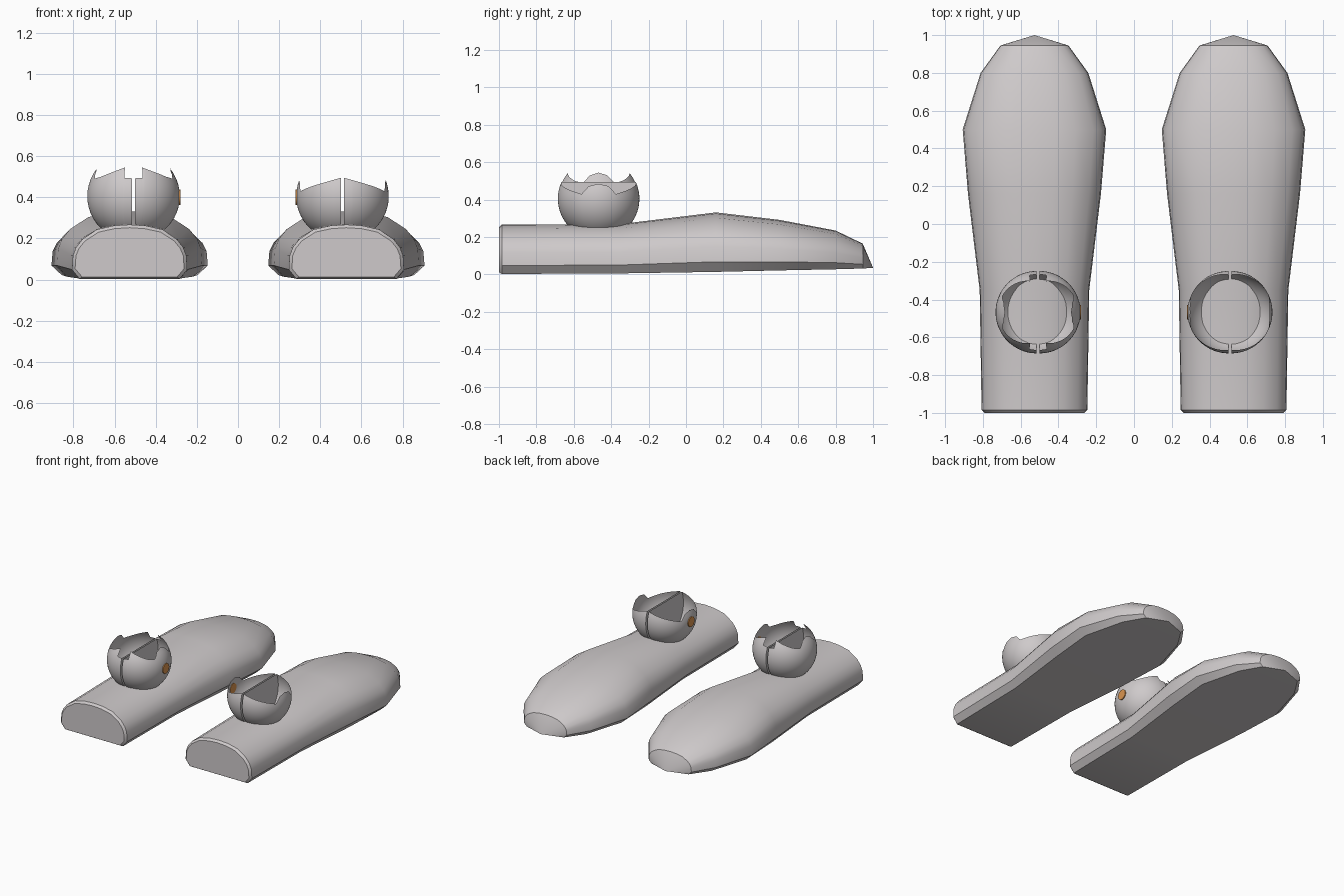
import bpy, bmesh, math
from mathutils import Matrix

cube = bpy.data.objects.get("Cube")
if cube:
    bpy.data.objects.remove(cube, do_unlink=True)


def make_material(name, color):
    m = bpy.data.materials.new(name)
    m.use_nodes = True
    m.diffuse_color = (*color, 1)
    bsdf = m.node_tree.nodes["Principled BSDF"]
    bsdf.inputs["Base Color"].default_value = (*color, 1)
    bsdf.inputs["Roughness"].default_value = 0.6
    return m


GREY = make_material("pale grey", (0.62, 0.59, 0.595))
ORANGE = make_material("orange", (0.70, 0.30, 0.08))


def finish(bm, name, mat, angle=30, fix_normals=True):
    if fix_normals:
        bmesh.ops.recalc_face_normals(bm, faces=bm.faces)
    me = bpy.data.meshes.new(name)
    bm.to_mesh(me)
    bm.free()
    me.materials.append(mat)
    ob = bpy.data.objects.new(name, me)
    bpy.context.collection.objects.link(ob)
    bpy.ops.object.select_all(action="DESELECT")
    ob.select_set(True)
    bpy.context.view_layer.objects.active = ob
    bpy.ops.object.shade_smooth_by_angle(angle=math.radians(angle))
    return ob


# Foot stations: y, half width, sole height, top height
STATIONS = [
    (-1.0, 0.265, 0.012, 0.252), (-0.985, 0.28, 0.003, 0.267),
    (-0.35, 0.29, 0.006, 0.270), (0.16, 0.352, 0.014, 0.332),
    (0.50, 0.38, 0.022, 0.292), (0.80, 0.285, 0.028, 0.235),
    (0.945, 0.18, 0.032, 0.165),
]
# Half section: share of width, share of height
SECTION = [(0.87, 0.0), (1.0, 0.17), (0.985, 0.43), (0.93, 0.58),
           (0.82, 0.73), (0.57, 0.91), (0.28, 0.98), (0.0, 1.0)]


def make_foot(name, cx):
    bm = bmesh.new()
    ring_uv = SECTION + [(-u, v) for u, v in reversed(SECTION[:-1])]
    rings = []
    for y, hw, z0, z1 in STATIONS:
        rings.append([bm.verts.new((cx + u * hw, y, z0 + v * (z1 - z0)))
                      for u, v in ring_uv])
    n = len(ring_uv)
    for a, b in zip(rings, rings[1:]):
        for i in range(n):
            j = (i + 1) % n
            bm.faces.new((a[i], a[j], b[j], b[i]))
    bm.faces.new(rings[0])
    # blunt slanted toe
    tip = bm.verts.new((cx, 1.0, 0.036))
    for i in range(n):
        bm.faces.new((rings[-1][i], rings[-1][(i + 1) % n], tip))
    return finish(bm, name, GREY, 32)


# Broken rim heights by angle away from the side axis
RIMS = {
    "right": [(0, 0.545), (15, 0.53), (25, 0.49), (40, 0.50), (78, 0.545),
              (79, 0.495), (90, 0.492)],
    "left": [(0, 0.485), (15, 0.472), (25, 0.43), (75, 0.48), (90, 0.495)],
}
R, CY, CZ, GAP = 0.218, -0.467, 0.405, 0.007


def rim_height(points, a):
    for (a0, h0), (a1, h1) in zip(points, points[1:]):
        if a <= a1:
            return h0 + (h1 - h0) * (a - a0) / (a1 - a0)
    return points[-1][1]


def make_half_ball(name, cx, side, rim):
    """Open half shell of the ankle ball, closed by a flat wall at the gap."""
    bm = bmesh.new()
    angles = sorted(set(range(-90, 91, 5)) | {-79, -78, 78, 79})
    rows, z0 = 12, 0.215
    columns = []
    for a in angles:
        top = rim_height(rim, abs(a))
        col = []
        for k in range(rows + 1):
            z = z0 + (top - z0) * k / rows
            r = math.sqrt(R * R - (z - CZ) ** 2)
            t = math.radians(a)
            col.append(bm.verts.new((cx + side * (GAP + r * math.cos(t)),
                                     CY + r * math.sin(t), z)))
        columns.append(col)
    for a, b in zip(columns, columns[1:]):
        for k in range(rows):
            f = (a[k], b[k], b[k + 1], a[k + 1])
            bm.faces.new(f if side > 0 else f[::-1])
    # dividing wall
    wall = [bm.verts.new(v.co) for v in columns[0] + columns[-1][::-1]]
    bm.faces.new(wall if side > 0 else wall[::-1])
    return finish(bm, name, GREY, 40, fix_normals=False)


def make_pin(name, cx, side):
    """Small coloured disc on the inner side of the ankle ball."""
    bm = bmesh.new()
    x = cx + side * (GAP + R - 0.001)
    bmesh.ops.create_cone(bm, cap_ends=True, segments=16, radius1=0.038,
                          radius2=0.038, depth=0.008,
                          matrix=Matrix.Translation((x, CY, 0.40))
                          @ Matrix.Rotation(math.pi / 2, 4, "Y"))
    return finish(bm, name, ORANGE)


for label, s in (("left", 1), ("right", -1)):
    make_foot(label + "_foot", s * 0.527)
    make_half_ball(label + "_ankle_outer_half", s * 0.508, s, RIMS[label])
    make_half_ball(label + "_ankle_inner_half", s * 0.508, -s, RIMS[label])
    make_pin(label + "_ankle_pin", s * 0.508, -s)
